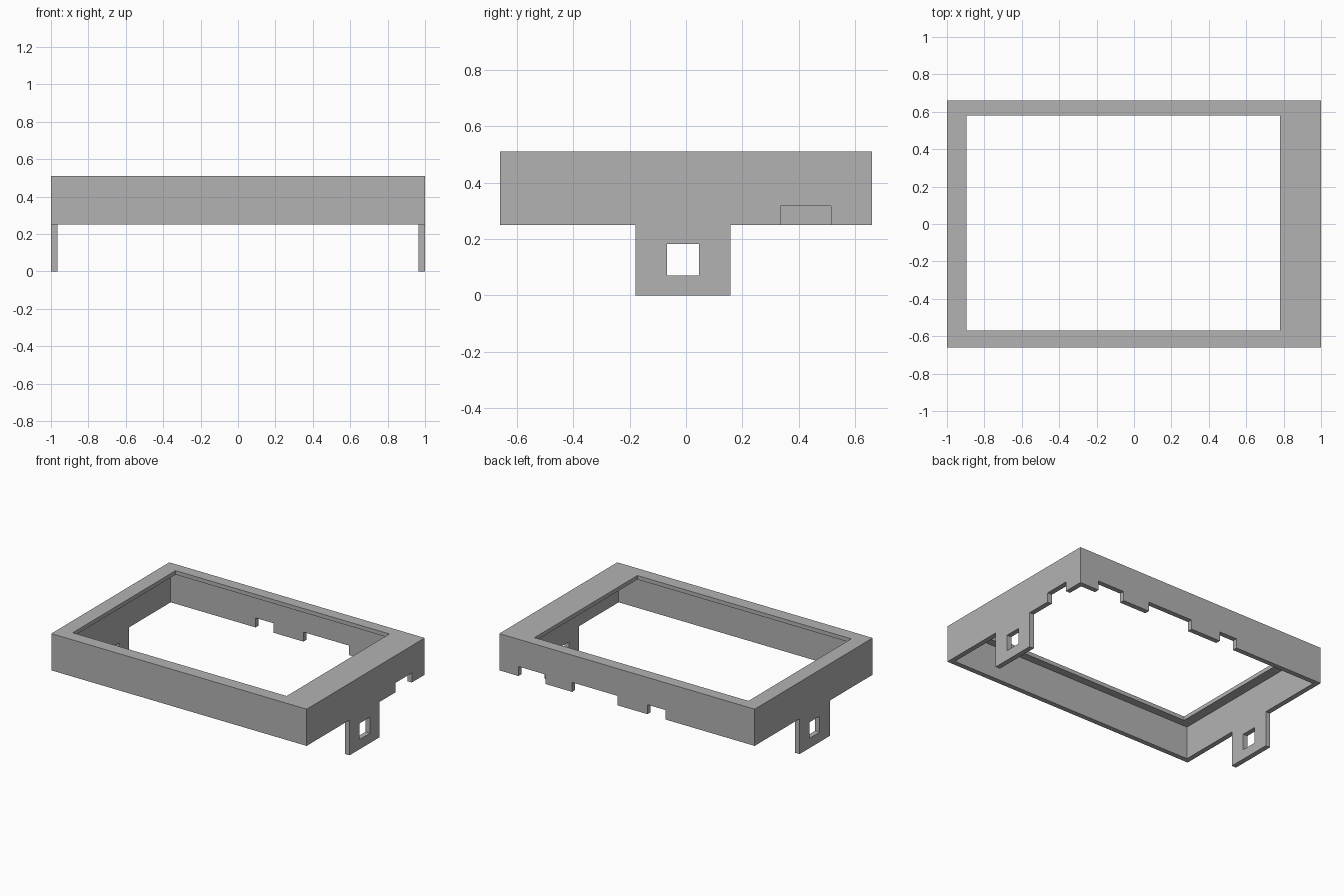
import bpy
from mathutils import Vector

if "Cube" in bpy.data.objects:
    bpy.data.objects.remove(bpy.data.objects["Cube"])

LENGTH, DEPTH, TOP = 1.0, 0.66, 0.51     # half sizes and total height
WALL, LIP, RIM = 0.035, 0.028, 0.25      # wall, top plate, wall bottom
NOTCH_TOP = RIM + 0.067

grey = bpy.data.materials.new("mid grey")
grey.use_nodes = True
grey.diffuse_color = (0.45, 0.45, 0.45, 1)
grey.node_tree.nodes["Principled BSDF"].inputs["Base Color"].default_value = grey.diffuse_color


def box(name, low, high):
    """Box between two opposite corners."""
    low, high = Vector(low), Vector(high)
    bpy.ops.mesh.primitive_cube_add(size=1)
    obj = bpy.context.object
    obj.name = name
    for v in obj.data.vertices:
        v.co = [l + (c + 0.5) * (h - l) for l, c, h in zip(low, v.co, high)]
    obj.data.materials.append(grey)
    return obj


def cut(target, low, high):
    """Remove a box-shaped volume from the target."""
    cutter = box("cutter", low, high)
    cutter.hide_render = True
    mod = target.modifiers.new("cut", "BOOLEAN")
    mod.operation, mod.solver, mod.object = "DIFFERENCE", "EXACT", cutter
    bpy.context.view_layer.objects.active = target
    bpy.ops.object.modifier_apply(modifier=mod.name)
    bpy.data.objects.remove(cutter)


# Solid block, hollowed from below, leaving walls and a top plate
frame = box("bezel_frame_with_clips", (-LENGTH, -DEPTH, 0), (LENGTH, DEPTH, TOP))
cut(frame, (WALL - LENGTH, WALL - DEPTH, -0.1), (LENGTH - WALL, DEPTH - WALL, TOP - LIP))

# Off-centre window in the top plate
cut(frame, (-0.895, -0.57, 0.4), (0.78, 0.58, 0.6))

# Trim the walls to the rim, leaving one clip on each end
cut(frame, (-1.1, -0.8, -0.1), (1.1, -0.18, RIM))
cut(frame, (-1.1, 0.157, -0.1), (1.1, 0.8, RIM))

# Square hole through both clips
cut(frame, (-1.1, -0.067, 0.07), (1.1, 0.047, 0.183))

# Cable notches along the back wall
for start, end in ((0.64, 0.85), (0.075, 0.43), (-0.30, -0.16)):
    cut(frame, (start, 0.5, 0.2), (end, 0.8, NOTCH_TOP))

# Single notch in the left end wall
cut(frame, (0.9, 0.335, 0.2), (1.1, 0.515, NOTCH_TOP))
